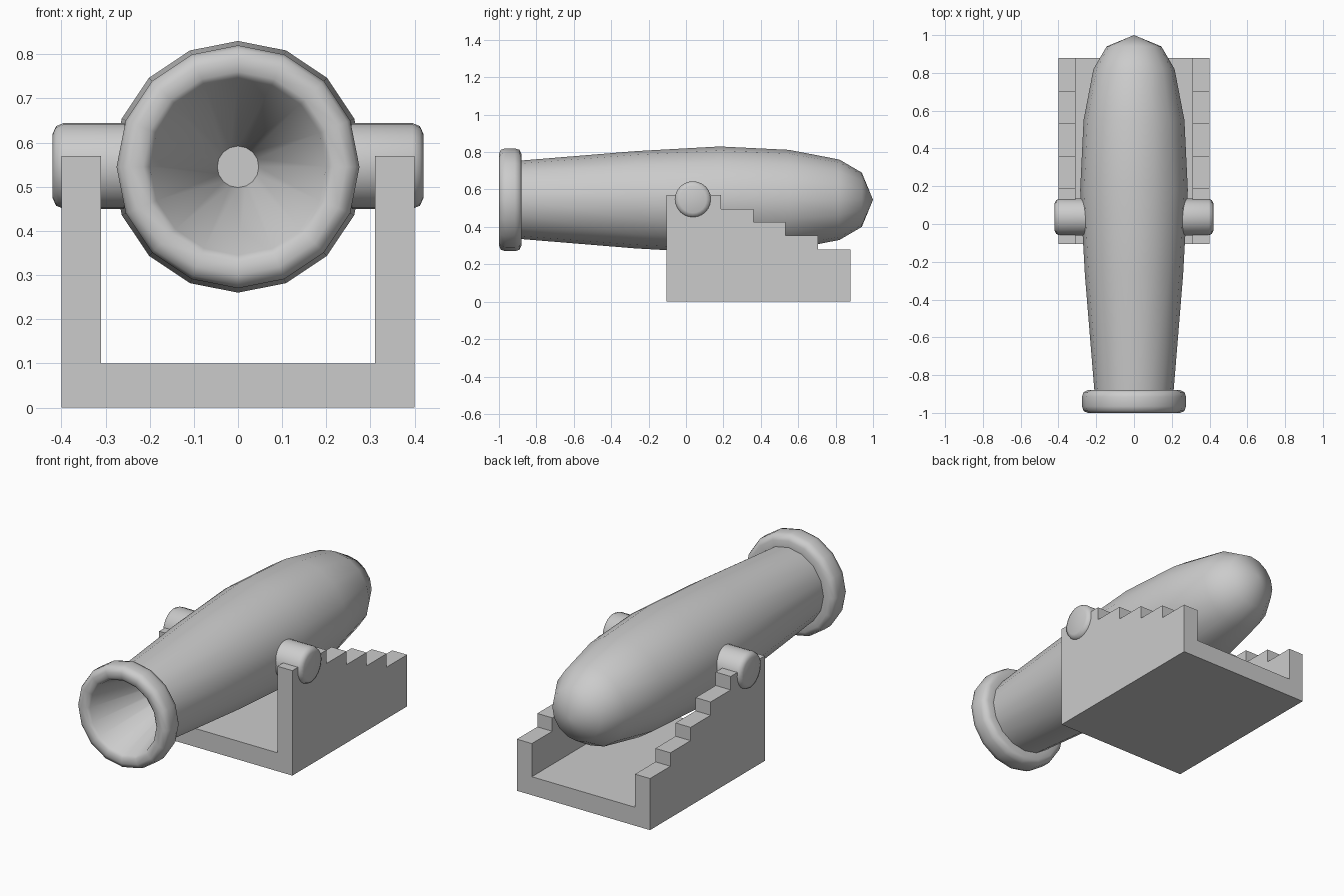
import bpy, bmesh, math
from mathutils import Matrix

if "Cube" in bpy.data.objects:
    bpy.data.objects.remove(bpy.data.objects["Cube"])

AXIS_Z = 0.545


def finish(bm, name):
    bmesh.ops.recalc_face_normals(bm, faces=bm.faces)
    mesh = bpy.data.meshes.new(name)
    bm.to_mesh(mesh)
    bm.free()
    ob = bpy.data.objects.new(name, mesh)
    bpy.context.collection.objects.link(ob)
    return ob


def smooth(ob, angle):
    bpy.ops.object.select_all(action='DESELECT')
    ob.select_set(True)
    bpy.context.view_layer.objects.active = ob
    bpy.ops.object.shade_smooth_by_angle(angle=math.radians(angle))


def lathe(name, profile, sides, matrix, angle):
    """Revolve (radius, height) points round local z; both ends are closed."""
    bm = bmesh.new()
    rings = []
    for r, h in profile:
        n = 1 if r == 0 else sides
        rings.append([bm.verts.new((r * math.cos(math.tau * i / sides),
                                    r * math.sin(math.tau * i / sides), h)) for i in range(n)])
    for a, b in zip(rings, rings[1:]):
        for i in range(sides):
            j = (i + 1) % sides
            if len(b) == 1:
                bm.faces.new((a[i], a[j], b[0]))
            else:
                bm.faces.new((a[i], a[j], b[j], b[i]))
    for ring in (rings[0], rings[-1]):
        if len(ring) > 1:
            bm.faces.new(ring)
    bm.transform(matrix)
    ob = finish(bm, name)
    smooth(ob, angle)
    return ob


def extrude_x(name, outline, half_width):
    """Extrude a (y, z) outline symmetrically along x."""
    bm = bmesh.new()
    face = bm.faces.new([bm.verts.new((-half_width, y, z)) for y, z in outline])
    new = bmesh.ops.extrude_face_region(bm, geom=[face])['geom']
    verts = [v for v in new if isinstance(v, bmesh.types.BMVert)]
    bmesh.ops.translate(bm, verts=verts, vec=(2 * half_width, 0, 0))
    return finish(bm, name)


# Barrel: tapered bore, rounded muzzle ring, swelling body, pointed breech
barrel_profile = [
    (0.047, -0.40), (0.20, -0.985), (0.215, -0.997), (0.245, -1.0),
    (0.267, -0.99), (0.275, -0.965), (0.275, -0.915), (0.267, -0.89), (0.245, -0.88),
    (0.21, -0.88), (0.26, -0.27), (0.285, 0.18), (0.267, 0.55),
    (0.215, 0.82), (0.145, 0.94), (0, 1.0)]
to_y = Matrix.Translation((0, 0, AXIS_Z)) @ Matrix.Rotation(-math.pi / 2, 4, 'X')
lathe("barrel", barrel_profile, 16, to_y, 60)

# Trunnions: rounded pins on each side
pin_profile = [(0.097, 0.2), (0.097, 0.395), (0.090, 0.412), (0.072, 0.42)]
for side, name in ((1, "trunnion_right"), (-1, "trunnion_left")):
    m = Matrix.Translation((0, 0.037, AXIS_Z + 0.002)) @ Matrix.Rotation(side * math.pi / 2, 4, 'Y')
    lathe(name, pin_profile, 24, m, 50)

# Carriage: stepped block with a channel cut between the side walls
outline = [(0.88, 0), (-0.105, 0), (-0.105, 0.57)]
steps = [(0.188, 0.57), (0.36, 0.497), (0.532, 0.425), (0.705, 0.353), (0.88, 0.28)]
for i, (y, z) in enumerate(steps):
    if i:
        outline.append((steps[i - 1][0], z))
    outline.append((y, z))
carriage = extrude_x("carriage", outline, 0.4)
cutter = extrude_x("channel_cutter", [(-0.3, 0.1), (1.1, 0.1), (1.1, 0.8), (-0.3, 0.8)], 0.31)
mod = carriage.modifiers.new("channel", 'BOOLEAN')
mod.operation = 'DIFFERENCE'
mod.solver = 'EXACT'
mod.object = cutter
bpy.ops.object.select_all(action='DESELECT')
carriage.select_set(True)
bpy.context.view_layer.objects.active = carriage
bpy.ops.object.modifier_apply(modifier=mod.name)
bpy.data.objects.remove(cutter)
